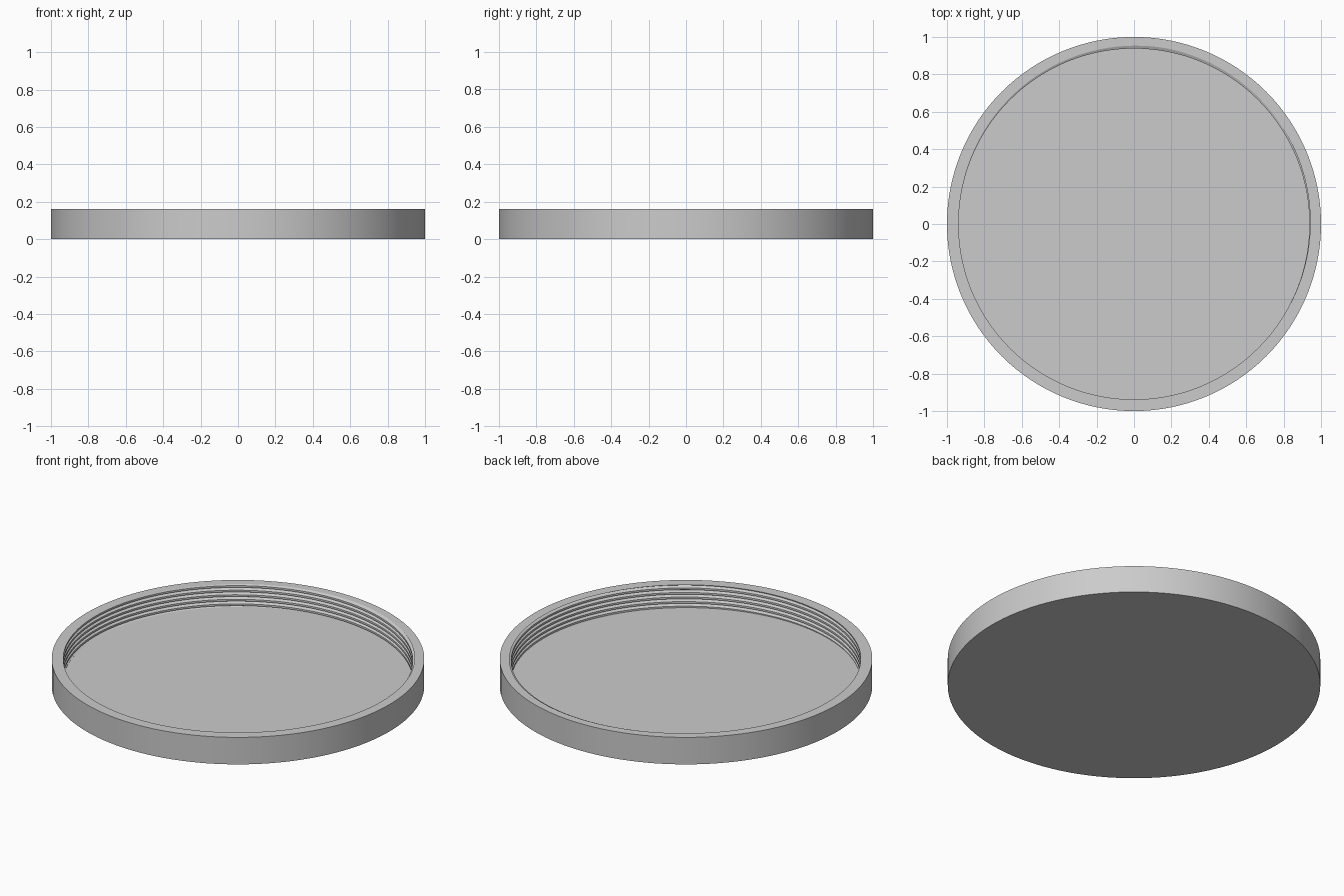
import bpy, bmesh, math

cube = bpy.data.objects.get("Cube")
if cube:
    bpy.data.objects.remove(cube)

SEGS = 128
HEIGHT, FLOOR = 0.16, 0.025
OUTER, CREST, GROOVE = 1.0, 0.938, 0.955
PITCH = 0.027
PHASE = math.radians(80)          # where the groove centre runs out of the rim

grey = bpy.data.materials.new("grey plastic")
grey.use_nodes = True
colour = (0.6, 0.6, 0.6, 1)
grey.diffuse_color = colour
grey.node_tree.nodes["Principled BSDF"].inputs["Base Color"].default_value = colour


def thread_radius(z, angle):
    """Flat crest with a V groove that climbs one pitch per turn."""
    turn = (z - HEIGHT) / PITCH - (angle - PHASE) / math.tau
    off = abs(turn - round(turn))
    return CREST + (GROOVE - CREST) * max(0, 1 - off / 0.3)


def ring(bm, radius, height):
    """Ring of vertices; radius and height are functions of the angle."""
    verts = []
    for i in range(SEGS + 1):     # last vertex closes the seam, merged later
        a = math.tau * i / SEGS
        r = radius(a)
        verts.append(bm.verts.new((r * math.cos(a), r * math.sin(a), height(a))))
    return verts


def thread_ring(bm, turn):
    """Ring following the helix, held between floor and rim."""
    def height(a):
        z = HEIGHT + PITCH * (turn + (a - PHASE) / math.tau)
        return min(max(z, FLOOR), HEIGHT)
    return ring(bm, lambda a: thread_radius(height(a), a), height)


bm = bmesh.new()

# Outer wall from base to rim
rings = [ring(bm, lambda a: OUTER, lambda a: 0),
         ring(bm, lambda a: OUTER, lambda a: HEIGHT)]

# Threaded inner wall, from rim down to floor
rings.append(ring(bm, lambda a: thread_radius(HEIGHT, a), lambda a: HEIGHT))
for n in range(1, -8, -1):
    rings += [thread_ring(bm, n + edge) for edge in (0.3, 0, -0.3)]
rings.append(ring(bm, lambda a: thread_radius(FLOOR, a), lambda a: FLOOR))

for low, high in zip(rings, rings[1:]):
    for i in range(SEGS):
        bm.faces.new((low[i], low[i + 1], high[i + 1], high[i]))

# Inside floor and underside
bm.faces.new(rings[-1][:-1])
bm.faces.new(rings[0][-2::-1])

bmesh.ops.remove_doubles(bm, verts=bm.verts, dist=0.00002)
bmesh.ops.dissolve_degenerate(bm, edges=bm.edges, dist=0.00002)
bmesh.ops.recalc_face_normals(bm, faces=bm.faces)

mesh = bpy.data.meshes.new("threaded_lid")
bm.to_mesh(mesh)
bm.free()
mesh.materials.append(grey)
lid = bpy.data.objects.new("threaded_lid", mesh)
bpy.context.collection.objects.link(lid)

bpy.context.view_layer.objects.active = lid
lid.select_set(True)
bpy.ops.object.shade_smooth_by_angle(angle=math.radians(25))
